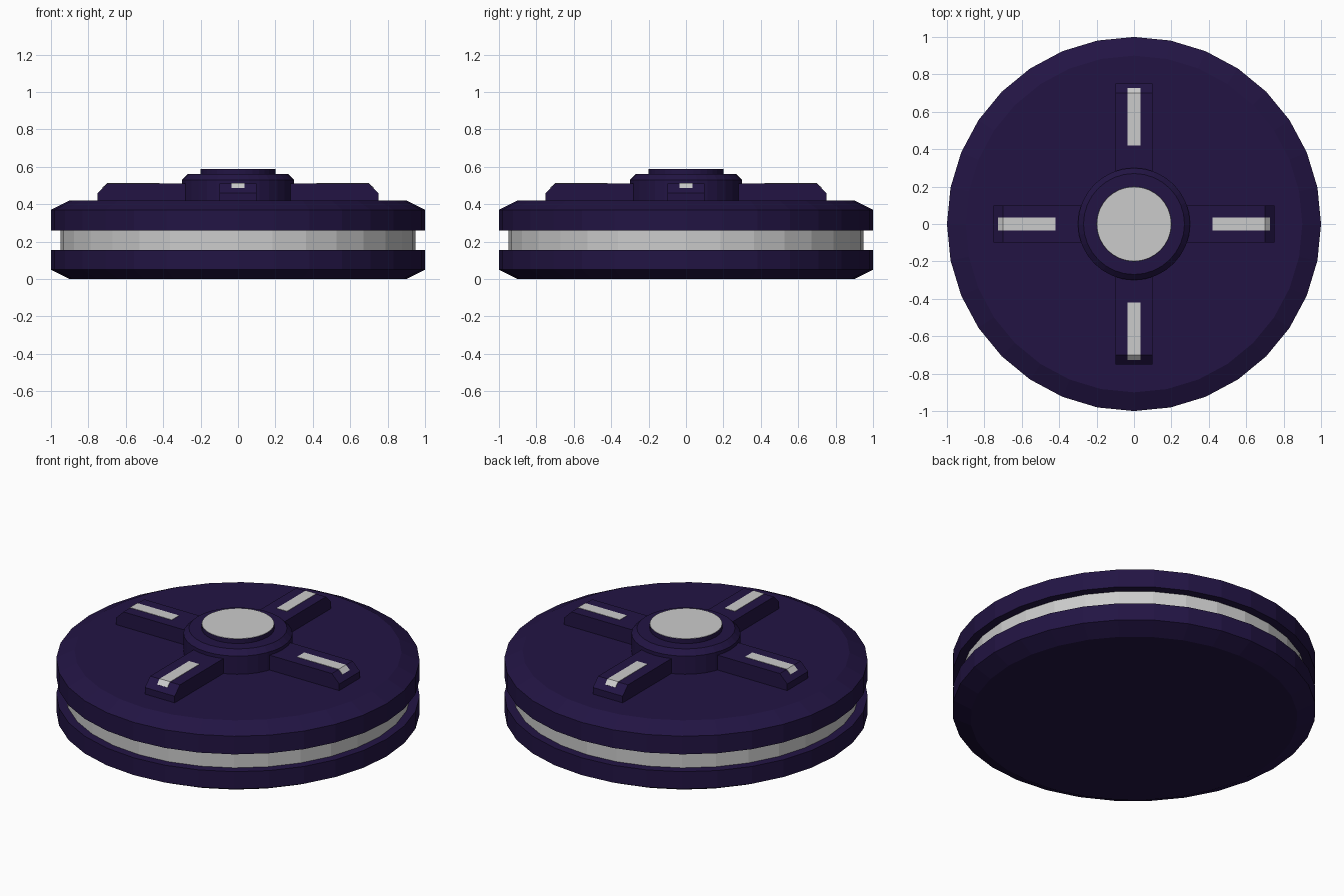
import bpy, bmesh, math
from mathutils import Matrix, Vector

if "Cube" in bpy.data.objects:
    bpy.data.objects.remove(bpy.data.objects["Cube"])

SIDES = 32
dark = bpy.data.materials.new("dark_indigo")
dark.diffuse_color = (0.016, 0.007, 0.057, 1)
dark.use_nodes = True
dark.node_tree.nodes["Principled BSDF"].inputs["Base Color"].default_value = dark.diffuse_color


def finish(bm, name, mat=None):
    bmesh.ops.remove_doubles(bm, verts=bm.verts, dist=1e-5)
    bmesh.ops.recalc_face_normals(bm, faces=bm.faces)
    me = bpy.data.meshes.new(name)
    bm.to_mesh(me)
    bm.free()
    if mat:
        me.materials.append(mat)
    ob = bpy.data.objects.new(name, me)
    bpy.context.collection.objects.link(ob)
    return ob


def lathe(name, profile, mat=None, cap_first=False, cap_last=False):
    """Revolve (radius, z) points around z; optionally fill the end rings."""
    bm = bmesh.new()
    rings = []
    for r, z in profile:
        rings.append([bm.verts.new((r * math.cos(2 * math.pi * i / SIDES),
                                    r * math.sin(2 * math.pi * i / SIDES), z))
                      for i in range(SIDES)])
    for a, b in zip(rings, rings[1:]):
        for i in range(SIDES):
            j = (i + 1) % SIDES
            bm.faces.new((a[i], a[j], b[j], b[i]))
    if cap_first:
        bm.faces.new(rings[0][::-1])
    if cap_last:
        bm.faces.new(rings[-1])
    return finish(bm, name, mat)


def radial_bar(name, profile, half_width, angle, mat=None):
    """Extrude an (out, z) side profile across its width, turned about z."""
    bm = bmesh.new()
    face = bm.faces.new([bm.verts.new((x, -half_width, z)) for x, z in profile])
    ext = bmesh.ops.extrude_face_region(bm, geom=[face])
    moved = [v for v in ext["geom"] if isinstance(v, bmesh.types.BMVert)]
    bmesh.ops.translate(bm, verts=moved, vec=Vector((0, 2 * half_width, 0)))
    bm.transform(Matrix.Rotation(angle, 4, 'Z'))
    return finish(bm, name, mat)


# Two dark discs with a grey band set back between them
lathe("lower_disc", [(0.9, 0), (1, 0.05), (1, 0.155), (0.95, 0.155)], dark, cap_first=True)
lathe("groove_band", [(0.95, 0.155), (0.95, 0.26)])
lathe("upper_disc", [(0.95, 0.26), (1, 0.26), (1, 0.37), (0.9, 0.42)], dark, cap_last=True)

# Central hub, with a grey-topped button
lathe("hub", [(0.3, 0.42), (0.3, 0.53), (0.27, 0.56), (0.2, 0.56), (0.2, 0.588)], dark)
lathe("button_top", [(0.2, 0.588), (0.199, 0.589)], cap_last=True)

# Four chamfered arms, each with a grey strip folded over its outer bevel
e = 0.002
arm = [(0.25, 0.42), (0.75, 0.42), (0.75, 0.46), (0.70, 0.51), (0.25, 0.51)]
strip = [(0.42, 0.505), (0.70, 0.505), (0.722, 0.483),
         (0.725 + e, 0.485 + e), (0.70 + e / 2, 0.51 + e), (0.42, 0.51 + e)]
for n, side in enumerate(("right", "back", "left", "front")):
    radial_bar("arm_" + side, arm, 0.1, n * math.pi / 2, dark)
    radial_bar("light_strip_" + side, strip, 0.035, n * math.pi / 2)
